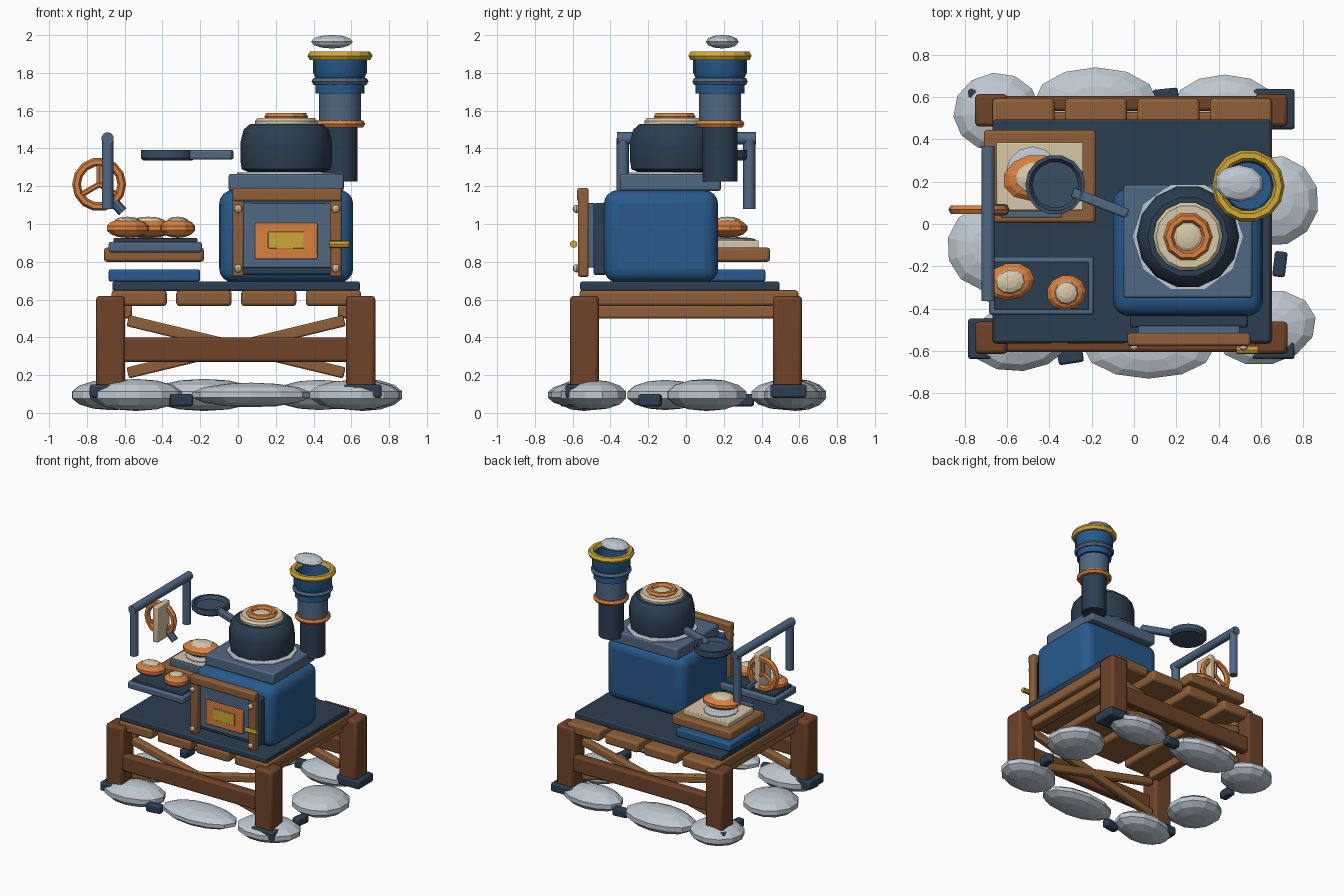
import bpy
import math
from mathutils import Vector

if "Cube" in bpy.data.objects:
    bpy.data.objects.remove(bpy.data.objects["Cube"])


def make_mat(name, code):
    def linear(c):
        return c / 12.92 if c <= 0.04045 else ((c + 0.055) / 1.055) ** 2.4
    rgb = [linear(int(code[i:i + 2], 16) / 255) for i in (0, 2, 4)]
    m = bpy.data.materials.new(name)
    m.use_nodes = True
    m.diffuse_color = (*rgb, 1)
    m.node_tree.nodes["Principled BSDF"].inputs["Base Color"].default_value = (*rgb, 1)
    return m


NAVY = make_mat("navy iron", "2C3E50")
BLUE = make_mat("blue enamel", "285A8C")
SLATE = make_mat("slate metal", "506882")
DARK = make_mat("dark slate", "3A4E64")
WOOD = make_mat("dark wood", "70432A")
PLANK = make_mat("light wood", "8E6038")
COPPER = make_mat("copper", "D8803F")
GOLD = make_mat("brass", "D0A836")
CREAM = make_mat("cream", "D6C8A8")
STONE = make_mat("pale stone", "BEC8D0")


def finish(name, mat, smooth=False):
    o = bpy.context.object
    o.name = name
    o.data.materials.append(mat)
    if smooth:
        bpy.ops.object.shade_smooth_by_angle(angle=math.radians(40))
    return o


def box(name, mat, x, y, z, bevel=0.012, tilt=0, turn=0, segs=2):
    """Box from (min, max) ranges on each axis."""
    mid = [(a + b) / 2 for a, b in (x, y, z)]
    bpy.ops.mesh.primitive_cube_add(size=1, location=mid, rotation=(0, tilt, turn))
    o = bpy.context.object
    o.scale = [b - a for a, b in (x, y, z)]
    bpy.ops.object.transform_apply(location=False, rotation=False)
    if bevel:
        b = o.modifiers.new("Bevel", "BEVEL")
        b.width, b.segments = bevel, segs
    return finish(name, mat, True)


def ball(name, mat, at, size, turn=0, segs=12, rings=7):
    bpy.ops.mesh.primitive_uv_sphere_add(segments=segs, ring_count=rings, radius=1,
                                         location=at, rotation=(0, 0, turn))
    bpy.context.object.scale = size
    return finish(name, mat)


def lathe(name, mat, at, profile, segs=16):
    """Revolve (radius, height) points around a vertical axis."""
    verts, faces, n = [], [], len(profile)
    for i in range(segs):
        a = math.tau * i / segs
        verts += [(r * math.cos(a), r * math.sin(a), z) for r, z in profile]
        j = (i + 1) % segs
        faces += [(i * n + k, j * n + k, j * n + k + 1, i * n + k + 1) for k in range(n - 1)]
    faces.append([i * n for i in reversed(range(segs))])
    faces.append([i * n + n - 1 for i in range(segs)])
    me = bpy.data.meshes.new(name)
    me.from_pydata(verts, [], faces)
    o = bpy.data.objects.new(name, me)
    o.location = (*at, 0)
    bpy.context.collection.objects.link(o)
    bpy.ops.object.select_all(action='DESELECT')
    o.select_set(True)
    bpy.context.view_layer.objects.active = o
    return finish(name, mat, True)


def rod(name, mat, a, b, r, segs=10):
    a, b = Vector(a), Vector(b)
    bpy.ops.mesh.primitive_cylinder_add(vertices=segs, radius=r, depth=(b - a).length,
                                        location=(a + b) / 2,
                                        rotation=(b - a).to_track_quat('Z', 'Y').to_euler())
    return finish(name, mat, True)


def ring(name, mat, at, major, minor, rot=(0, 0, 0), segs=14):
    bpy.ops.mesh.primitive_torus_add(major_segments=segs, minor_segments=6, location=at,
                                     rotation=rot, major_radius=major, minor_radius=minor)
    return finish(name, mat)


# Ring of foundation stones
for x, y, rx, ry, rz, turn in [
        (-.65, .53, .21, .19, .08, .1), (-.18, .58, .30, .165, .085, 0),
        (.43, .56, .25, .15, .08, 0), (.66, .11, .22, .22, .085, .3),
        (.62, -.49, .25, .18, .08, .2), (.07, -.58, .32, .155, .065, 0),
        (-.54, -.54, .25, .16, .085, .1), (-.68, -.11, .21, .21, .08, .3)]:
    ball("foundation_stone", STONE, (x, y, .095), (rx, ry, rz), turn)

# Wedges between the stones
for x, y, turn in [(-.30, -.63, .15), (.69, -.19, 1.45), (-.66, .30, 1.5), (.15, .61, .1)]:
    box("stone_wedge", NAVY, (x - .06, x + .06), (y - .03, y + .03), (.035, .1), turn=turn)

# Legs with iron feet
for x in (-.675, .65):
    for y in (-.538, .538):
        box("leg", WOOD, (x - .077, x + .077), (y - .077, y + .077), (.12, .62), .02)
        fx, fy = x + math.copysign(.01, x), y + math.copysign(.005, y)
        box("iron_foot", NAVY, (fx - .1, fx + .1), (fy - .095, fy + .095), (.08, .15))

# Front and back beams, cross braces, side rails
for y in (-.57, .57):
    box("beam", WOOD, (-.62, .60), (y - .035, y + .035), (.27, .4), .015)
    inner = y * .88
    for tilt in (-.237, .237):
        box("cross_brace", PLANK, (-.60, .58), (inner - .027, inner + .027), (.32, .38),
            .01, tilt)
for x in (-.6, .57):
    box("side_rail", PLANK, (x - .04, x + .04), (-.5, .5), (.5, .57))

# Deck
for i in range(4):
    x = -.67 + i * .343
    box("deck_plank", PLANK, (x, x + .293), (-.565, .595), (.565, .65), .018)
box("deck_plate", NAVY, (-.665, .645), (-.56, .495), (.645, .695), .01)

# Stove body and hob
box("stove_body", BLUE, (-.10, .61), (-.435, .17), (.69, 1.18), .075, segs=4)
box("hob", SLATE, (-.05, .56), (-.35, .185), (1.175, 1.265))

# Stove door
box("door_back", NAVY, (-.02, .54), (-.49, -.42), (.73, 1.11))
box("door_panel", SLATE, (.02, .50), (-.525, -.48), (.77, 1.11), .006)
for x in (-.03, .487):
    box("door_upright", PLANK, (x, x + .063), (-.572, -.515), (.72, 1.17))
    for z in (.765, 1.08):
        ball("door_bolt", CREAM, (x + .031, -.58, z), (.022, .02, .022), segs=8, rings=6)
box("door_lintel", PLANK, (-.03, .55), (-.577, -.515), (1.12, 1.19))
box("door_plate", COPPER, (.09, .42), (-.54, -.52), (.815, 1.005), .005)
box("door_window", GOLD, (.16, .35), (-.548, -.535), (.87, .96), .003)
rod("door_handle", GOLD, (.485, -.595, .893), (.587, -.595, .893), .02, 8)

# Pot with lid
POT = (.255, -.06)
lathe("pot_trivet", STONE, POT, [(.26, 1.262), (.26, 1.272)], 10)
lathe("pot", NAVY, POT, [(.2, 1.275), (.235, 1.29), (.243, 1.34), (.243, 1.43),
                         (.225, 1.5), (.19, 1.53)], 14)
lathe("pot_lid", CREAM, POT, [(.165, 1.52), (.165, 1.545), (.15, 1.562)], 14)
ring("lid_ring", COPPER, (*POT, 1.568), .092, .024, segs=10)
ball("lid_knob", CREAM, (*POT, 1.56), (.07, .07, .02))

# Stove pipe, open at the top
PIPE = (.54, .18)
lathe("pipe_base", NAVY, PIPE, [(.093, 1.225), (.093, 1.53)])
ring("pipe_copper_ring", COPPER, (*PIPE, 1.53), .112, .021)
lathe("pipe_middle", SLATE, PIPE, [(.112, 1.54), (.112, 1.7)])
lathe("pipe_collar", BLUE, PIPE, [(.13, 1.69), (.13, 1.75)])
ring("pipe_slate_ring", SLATE, (*PIPE, 1.755), .13, .021)
lathe("pipe_top", BLUE, PIPE, [(.128, 1.77), (.142, 1.8), (.142, 1.89), (.118, 1.89),
                               (.112, 1.78)])
ring("pipe_brass_ring", GOLD, (*PIPE, 1.89), .146, .026)
ball("smoke_puff", STONE, (.497, .192, 1.965), (.116, .087, .036), segs=10, rings=6)

# Pan with handle
lathe("pan", DARK, (-.372, .185), [(.13, 1.337), (.142, 1.35), (.142, 1.392), (.125, 1.392),
                                   (.11, 1.365)], 14)
box("pan_handle", SLATE, (-.30, -.02), (.075, .122), (1.342, 1.392), .01, turn=-.37)

# Hanging rack with board and hand wheel
RX = -.69
rod("rack_bar", SLATE, (RX, -.365, 1.453), (RX, .37, 1.453), .033)
for y in (-.335, .335):
    rod("rack_post", SLATE, (RX, y, 1.08), (RX, y, 1.455), .032)
box("rack_board", CREAM, (RX - .022, RX + .022), (-.07, .09), (1.08, 1.365), .008)
WHEEL = Vector((-.735, .068, 1.21))
ring("hand_wheel", COPPER, WHEEL, .12, .023, (math.pi / 2, 0, 0))
for k in range(3):
    a = math.radians(90 + 120 * k)
    rod("wheel_spoke", COPPER, WHEEL, WHEEL + Vector((math.cos(a), 0, math.sin(a))) * .12, .015, 6)
rod("wheel_crank", SLATE, (-.69, .068, 1.15), (-.61, .068, 1.065), .027, 8)

# Back work stand
box("stand_base", BLUE, (-.685, -.2), (.03, .42), (.695, .76))
box("stand_board", PLANK, (-.71, -.18), (.005, .445), (.8, .875), .015)
box("stand_cloth", CREAM, (-.65, -.24), (.065, .385), (.87, .912), .006)
box("stand_bar", SLATE, (-.63, -.34), (.03, .06), (.87, .925), .006)

# Front tray
box("tray", SLATE, (-.685, -.19), (-.43, -.155), (.85, .905))
box("tray_inset", NAVY, (-.66, -.215), (-.405, -.18), (.9, .925), .005)

# Bread rolls with cream tops
for x, y, rx, ry in [(-.585, -.272, .118, .09), (-.32, -.325, .096, .086),
                     (-.475, .22, .15, .11)]:
    ball("roll", COPPER, (x, y, .978), (rx, ry, .052), .2, segs=11)
    ball("roll_top", CREAM, (x, y, 1.012), (rx * .62, ry * .68, .027), .2, segs=10, rings=6)
ball("flour", STONE, (-.48, .24, .917), (.13, .13, .014))
